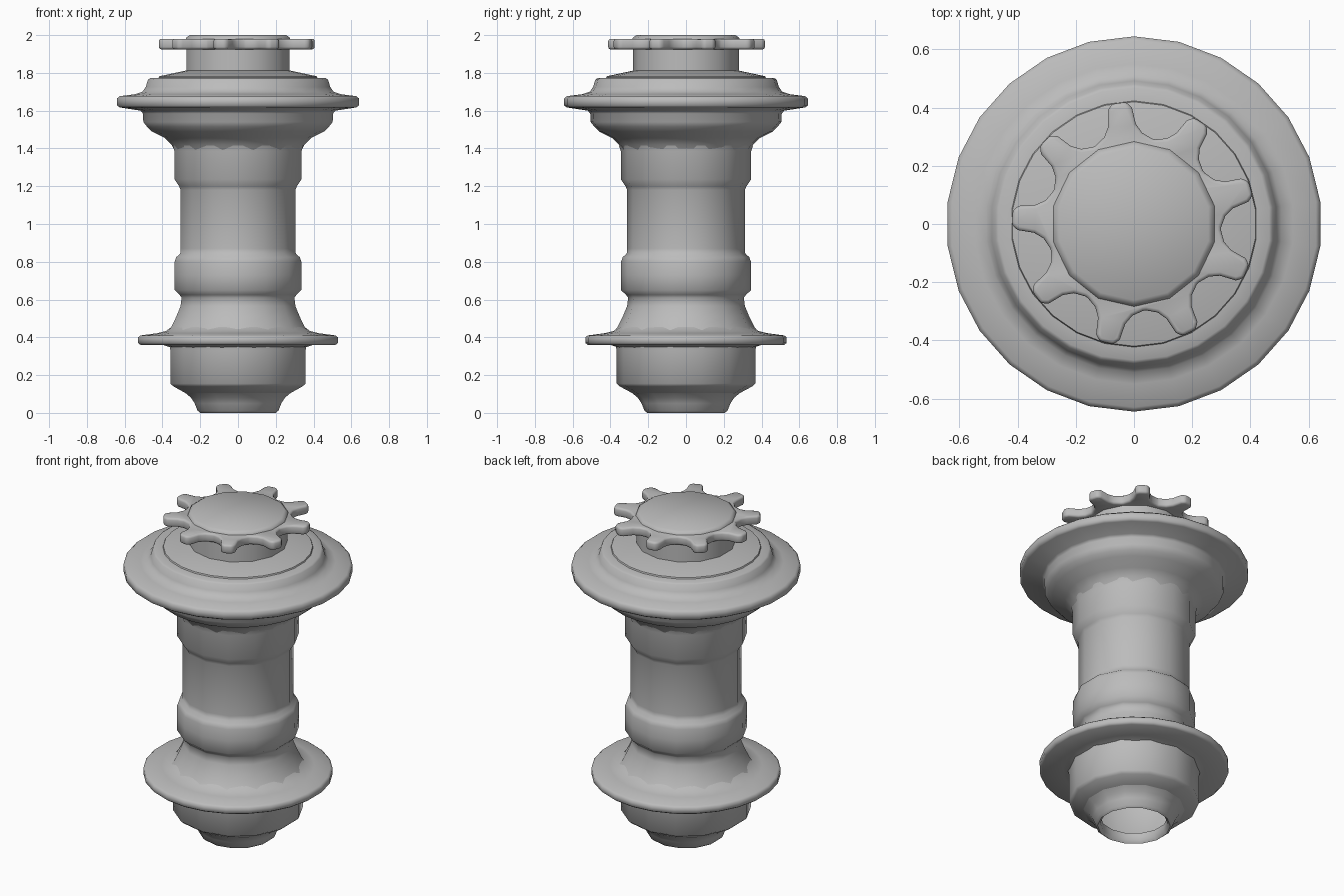
import bpy, bmesh
from math import pi, sin, cos, radians

cube = bpy.data.objects.get("Cube")
if cube:
    bpy.data.objects.remove(cube, do_unlink=True)

grey = bpy.data.materials.new("plain_grey")
grey.use_nodes = True
tone = (0.5, 0.5, 0.5, 1)
grey.diffuse_color = tone
grey.node_tree.nodes["Principled BSDF"].inputs["Base Color"].default_value = tone


def finish(name, bm, angle=60, bevel=0):
    mesh = bpy.data.meshes.new(name)
    bm.to_mesh(mesh)
    bm.free()
    obj = bpy.data.objects.new(name, mesh)
    bpy.context.collection.objects.link(obj)
    mesh.materials.append(grey)
    bpy.ops.object.select_all(action='DESELECT')
    obj.select_set(True)
    bpy.context.view_layer.objects.active = obj
    if bevel:
        mod = obj.modifiers.new("rounded_edges", 'BEVEL')
        mod.width = bevel
        mod.segments = 2
        mod.limit_method = 'ANGLE'
        mod.angle_limit = radians(50)
        bpy.ops.object.modifier_apply(modifier=mod.name)
    bpy.ops.object.shade_smooth_by_angle(angle=radians(angle))
    return obj


def lathe(name, profile, sides, angle=60):
    """Spin a (radius, height) profile, listed so its outside faces out."""
    bm = bmesh.new()
    rings = []
    for r, z in profile:
        turns = [pi / 2 + 2 * pi * i / sides for i in range(sides)]
        rings.append([bm.verts.new((r * cos(t), r * sin(t), z)) for t in turns])
    for low, high in zip(rings, rings[1:]):
        for i in range(sides):
            j = (i + 1) % sides
            bm.faces.new((low[i], low[j], high[j], high[i]))
    bmesh.ops.remove_doubles(bm, verts=bm.verts, dist=0.0001)
    return finish(name, bm, angle)


COARSE, FINE = 14, 26

# Hollow foot with a short inner lip, flaring into the hub
lathe("foot", [(.19, .06), (.19, .015), (.205, 0), (.22, .012), (.235, .05),
               (.255, .08), (.285, .105)], COARSE)
lathe("lower_hub", [(.26, .1), (.285, .105), (.35, .14), (.367, .155),
                    (.367, .33), (.375, .37)], COARSE)

# Thin lower flange
lathe("lower_flange", [(.355, .345), (.4, .36), (.52, .36), (.533, .37),
                       (.533, .4), (.52, .41), (.43, .422), (.385, .433),
                       (.355, .455)], FINE)

# Stepped shaft with a bulging band and an upper sleeve
lathe("shaft", [(.378, .435), (.362, .455), (.335, .51), (.312, .565),
                (.306, .61), (.318, .625), (.344, .65), (.345, .73),
                (.344, .8), (.335, .825), (.314, .842), (.312, .87),
                (.312, 1.18), (.32, 1.2), (.345, 1.237), (.345, 1.385),
                (.355, 1.415)], COARSE)

# Upper collar and its wide flange
lathe("upper_collar", [(.335, 1.385), (.355, 1.42), (.39, 1.455), (.46, 1.49),
                       (.485, 1.515), (.505, 1.54), (.507, 1.585),
                       (.52, 1.6), (.63, 1.617), (.645, 1.627),
                       (.645, 1.665), (.63, 1.677), (.55, 1.687),
                       (.51, 1.7), (.492, 1.725), (.48, 1.765),
                       (.468, 1.772), (.41, 1.775)], FINE)

# Shallow conical lid and neck
lathe("lid", [(.425, 1.77), (.42, 1.782), (.28, 1.812), (.26, 1.812)], FINE, 40)
lathe("neck", [(.28, 1.8), (.28, 1.95)], COARSE)

# Toothed wheel
teeth = 9
outline = [(-19, .3), (-12, .315), (-8, .345), (-6, .4), (-3.5, .42),
           (3.5, .42), (6, .4), (8, .345), (12, .315), (19, .3)]
bm = bmesh.new()
ring = []
for k in range(teeth):
    for offset, r in outline:
        t = radians(97 + 360 / teeth * k + offset)
        ring.append(bm.verts.new((r * cos(t), r * sin(t), 1.925)))
base = bm.faces.new(ring)
top = bmesh.ops.extrude_face_region(bm, geom=[base], use_keep_orig=True)
moved = [v for v in top["geom"] if isinstance(v, bmesh.types.BMVert)]
bmesh.ops.translate(bm, verts=moved, vec=(0, 0, .055))
bmesh.ops.recalc_face_normals(bm, faces=bm.faces)
finish("toothed_wheel", bm, 60, .012)

# Cap on top of the wheel
lathe("top_cap", [(.285, 1.965), (.283, 1.985), (.262, 2.0), (0, 2.0)], COARSE)
